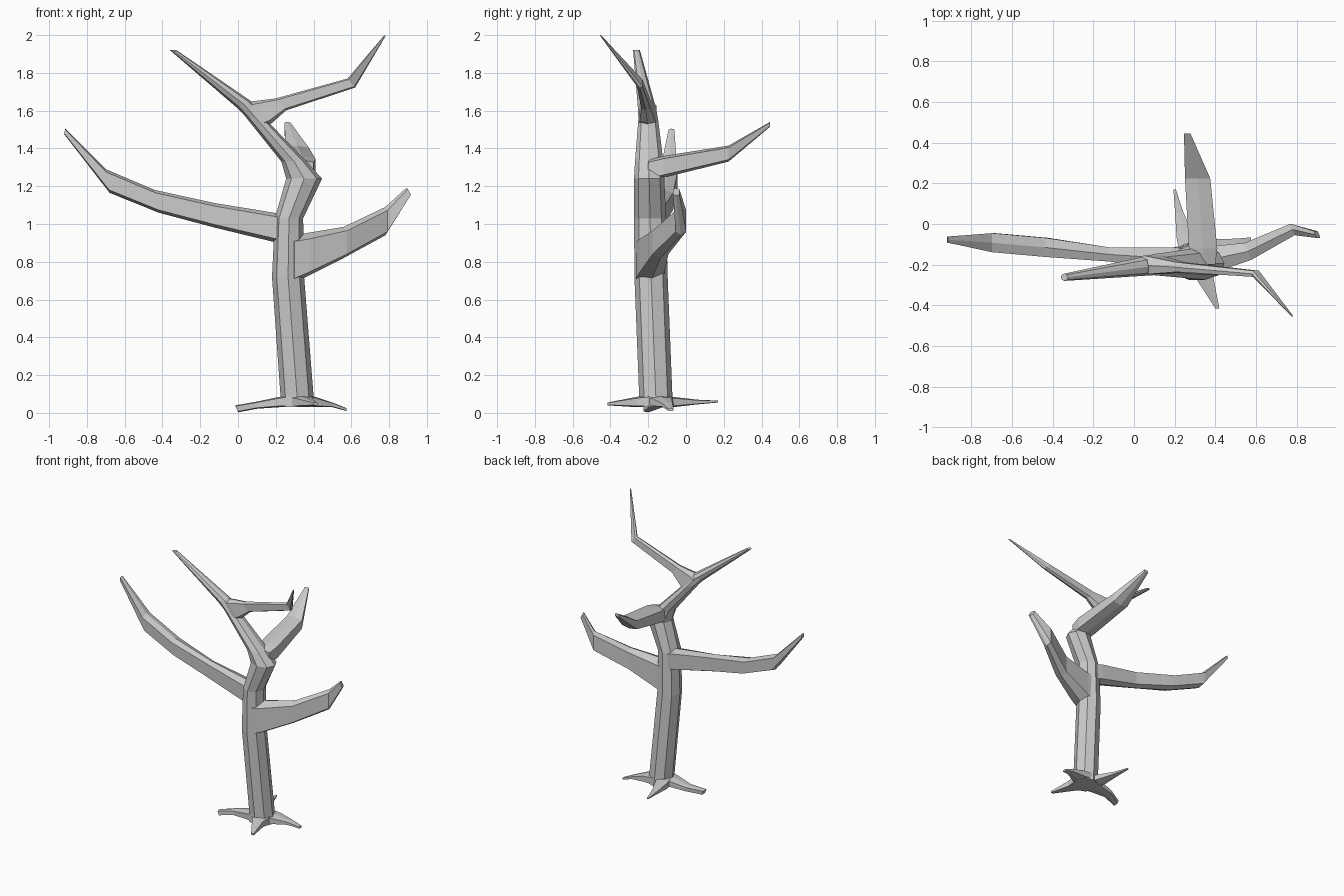
import bpy, bmesh
from math import cos, sin, pi
from mathutils import Vector

# Cross-sections: eight-sided trunk, boxy six-sided limbs (side, along)
OCT = [(sin(i * pi / 4), cos(i * pi / 4)) for i in range(8)]
HEX = [(0, 1), (1, .75), (1, -.75), (0, -1), (-1, -.75), (-1, .75)]


def limb(name, side, rings, section=HEX):
    """Loft rings given as (x1, z1, x2, z2, y, half_width)."""
    bm = bmesh.new()
    side = Vector(side).normalized()
    loops = []
    for x1, z1, x2, z2, y, w in rings:
        p, q = Vector((x1, y, z1)), Vector((x2, y, z2))
        c, u = (p + q) / 2, (p - q) / 2
        loops.append([bm.verts.new(c + side * (w * s) + u * t) for s, t in section])
    n = len(section)
    for a, b in zip(loops, loops[1:]):
        for i in range(n):
            j = (i + 1) % n
            bm.faces.new((a[i], a[j], b[j], b[i]))
    bm.faces.new(loops[0])
    bm.faces.new(loops[-1])
    bmesh.ops.recalc_face_normals(bm, faces=bm.faces)
    me = bpy.data.meshes.new(name)
    bm.to_mesh(me)
    bm.free()
    bpy.context.collection.objects.link(bpy.data.objects.new(name, me))


X, Y = (1, 0, 0), (0, 1, 0)

# Trunk, bending into the upper left leader
limb("trunk", Y, [
    (.225, .03, .41, .03, -.16, .095),
    (.225, .09, .40, .09, -.16, .088),
    (.18, .72, .35, .72, -.185, .088),
    (.195, 1.03, .345, 1.03, -.19, .085),
    (.255, 1.24, .445, 1.24, -.195, .08),
    (.23, 1.33, .365, 1.33, -.195, .075),
    (.03, 1.58, .165, 1.535, -.2, .052),
    (-.005, 1.615, .07, 1.65, -.21, .046),
    (-.36, 1.92, -.325, 1.92, -.262, .018)], OCT)

# Branches
limb("left_branch", Y, [
    (.26, 1.04, .26, .89, -.18, .06),
    (.19, 1.06, .19, .905, -.17, .055),
    (-.12, 1.11, -.12, .98, -.15, .035),
    (-.44, 1.18, -.42, 1.06, -.115, .047),
    (-.70, 1.29, -.68, 1.165, -.092, .047),
    (-.915, 1.505, -.92, 1.475, -.077, .015)])
limb("right_branch", (-.36, .93, 0), [
    (.27, .94, .27, .68, -.19, .08),
    (.35, .95, .35, .715, -.18, .07),
    (.56, .985, .56, .82, -.135, .045),
    (.78, 1.09, .78, .94, -.027, .03),
    (.89, 1.19, .912, 1.15, -.052, .018)])
limb("back_branch", X, [
    (.34, 1.34, .34, 1.23, -.2, .06),
    (.34, 1.36, .34, 1.245, -.12, .07),
    (.313, 1.415, .313, 1.33, .225, .062),
    (.262, 1.54, .262, 1.515, .445, .016)])
limb("upper_branch", Y, [
    (.03, 1.64, .15, 1.52, -.2, .045),
    (.08, 1.65, .18, 1.535, -.205, .04),
    (.2, 1.665, .255, 1.602, -.212, .024),
    (.58, 1.77, .62, 1.722, -.245, .015),
    (.775, 2.0, .782, 1.996, -.452, .003)])

# Roots
limb("left_root", Y, [
    (.3, .095, .3, .03, -.16, .075),
    (.22, .085, .22, .03, -.165, .055),
    (.1, .06, .1, .022, -.165, .033),
    (-.015, .04, 0, .003, -.205, .02)])
limb("right_root", Y, [
    (.32, .095, .32, .03, -.15, .075),
    (.41, .085, .41, .03, -.13, .055),
    (.5, .055, .5, .03, -.1, .028),
    (.575, .025, .575, .01, -.08, .014)])
limb("front_root", X, [
    (.32, .095, .32, .03, -.18, .075),
    (.345, .085, .345, .03, -.26, .045),
    (.41, .055, .41, .04, -.415, .01)])
limb("back_root", X, [
    (.3, .095, .3, .03, -.14, .075),
    (.255, .085, .255, .03, -.07, .045),
    (.222, .07, .222, .045, .06, .02),
    (.2, .065, .2, .055, .17, .006)])
